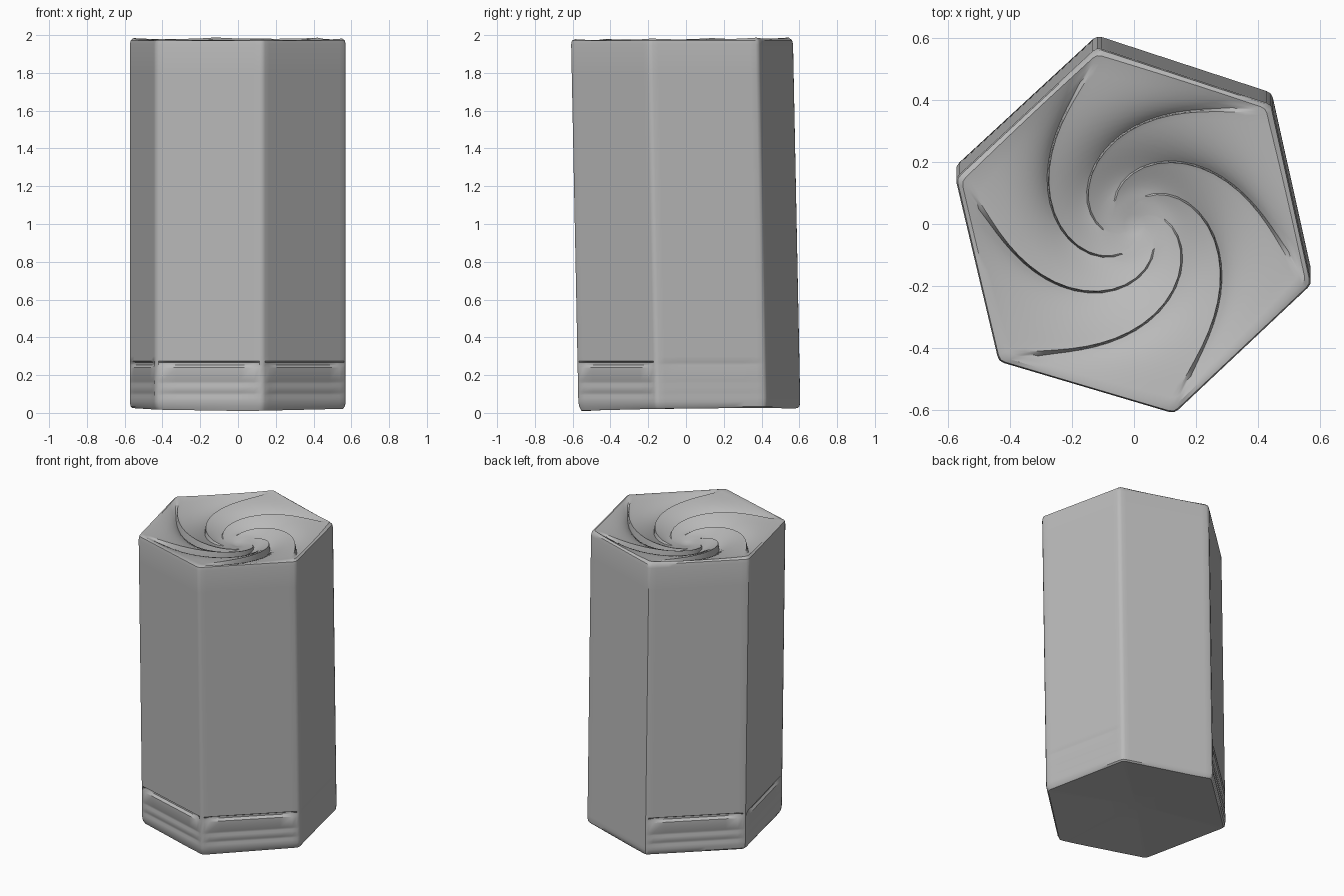
import bpy, bmesh, math
from mathutils import Vector

cube = bpy.data.objects.get("Cube")
if cube:
    bpy.data.objects.remove(cube, do_unlink=True)

grey = bpy.data.materials.new("plain grey")
grey.use_nodes = True
colour = (0.49, 0.49, 0.49, 1)
grey.diffuse_color = colour
grey.node_tree.nodes["Principled BSDF"].inputs["Base Color"].default_value = colour

# Six-sided outline, counter-clockwise from the back right-hand corner
CORNERS = [Vector(c) for c in ((0.445, 0.405), (-0.12, 0.59), (-0.577, 0.168),
                               (-0.437, -0.425), (0.13, -0.593), (0.574, -0.175))]
STEPS = [0, 0.03, 0.08] + [i / 10 for i in range(2, 9)] + [0.92, 0.97]
GROOVE = [0, 1, 0.8, 1, 1, 0.15]       # groove strength on each side
SAMPLES = [(side, f) for side in range(6) for f in STEPS]


def outline(side, f):
    a, b = CORNERS[side], CORNERS[(side + 1) % 6]
    p = a.lerp(b, f)
    return p * 0.993 if f == 0 else p   # blunt the corner


def lean(z):
    return 0.02 - 0.02 * z             # the walls lean slightly forward


def base_height(x, y):
    return 0.016 + 0.012 * abs(x) + 0.012 * y   # the foot is a little uneven


def wall_ring(z, scale=1, groove=0):
    ring = []
    for side, f in SAMPLES:
        cut = groove * GROOVE[side] if 0.05 < f < 0.95 else 0
        p = outline(side, f) * (scale - cut)
        ring.append((p.x, p.y + lean(z), z))
    return ring


def top_ring(t):
    # Pleats twist towards the centre and step down behind each ridge
    twist = math.radians(205) * (1 - t) ** 1.8
    c, s = math.cos(twist), math.sin(twist)
    pleat = 0.05 * math.sin(math.pi * min(1, max(0, (t - 0.18) / 0.77)))
    dish = 1.983 - 0.125 * (1 - t) ** 0.9
    ring = []
    for side, f in SAMPLES:
        p = outline(side, f)
        p = p.lerp(p.normalized() * 0.55, 1 - t) * t
        rise = 1 - f / 0.08 if f < 0.08 else (f - 0.08) / 0.92
        x, y = p.x * c - p.y * s, p.x * s + p.y * c
        z = dish + pleat * (rise - 0.5) + t ** 6 * (0.008 * abs(2 * f - 1) ** 3 + 0.01 * y)
        ring.append((x, y + lean(2) * t, z))
    return ring


def bottom_ring(t):
    ring = []
    for side, f in SAMPLES:
        p = outline(side, f) * t
        z = base_height(p.x, p.y) + 0.035 * (1 - t)
        ring.append((p.x, p.y + 0.02, z))
    return ring


# Base, walls with pressed seams, rounded rim, pleated top
rings = [bottom_ring(t) for t in (0.3, 0.65, 0.975)]
rings += [wall_ring(0.035, 0.993), wall_ring(0.06)]
for height, depth in ((0.10, 0.007), (0.16, 0.007), (0.26, 0.028)):
    rings += [wall_ring(height - 0.02), wall_ring(height - 0.006, groove=depth),
              wall_ring(height + 0.006, groove=depth), wall_ring(height + 0.014)]
rings += [wall_ring(z) for z in (0.3, 0.6, 1.0, 1.4, 1.8, 1.95)]
rings += [wall_ring(1.972, 0.992)]
rings += [top_ring(t) for t in (0.965, 0.93, 0.88)]
rings += [top_ring(0.82 - 0.04 * i) for i in range(20)]

bm = bmesh.new()
loops = [[bm.verts.new(p) for p in ring] for ring in rings]
count = len(SAMPLES)
for low, high in zip(loops, loops[1:]):
    for i in range(count):
        j = (i + 1) % count
        bm.faces.new((low[i], low[j], high[j], high[i]))
base_centre = bm.verts.new((0, 0.02, 0.05))
top_centre = bm.verts.new((0, -0.01, 1.857))
for i in range(count):
    j = (i + 1) % count
    bm.faces.new((loops[0][j], loops[0][i], base_centre))
    bm.faces.new((loops[-1][i], loops[-1][j], top_centre))
bmesh.ops.recalc_face_normals(bm, faces=bm.faces)

mesh = bpy.data.meshes.new("pleated_package")
bm.to_mesh(mesh)
bm.free()
mesh.materials.append(grey)
package = bpy.data.objects.new("pleated_package", mesh)
bpy.context.collection.objects.link(package)
bpy.context.view_layer.objects.active = package
package.select_set(True)
bpy.ops.object.shade_smooth_by_angle(angle=math.radians(35))
